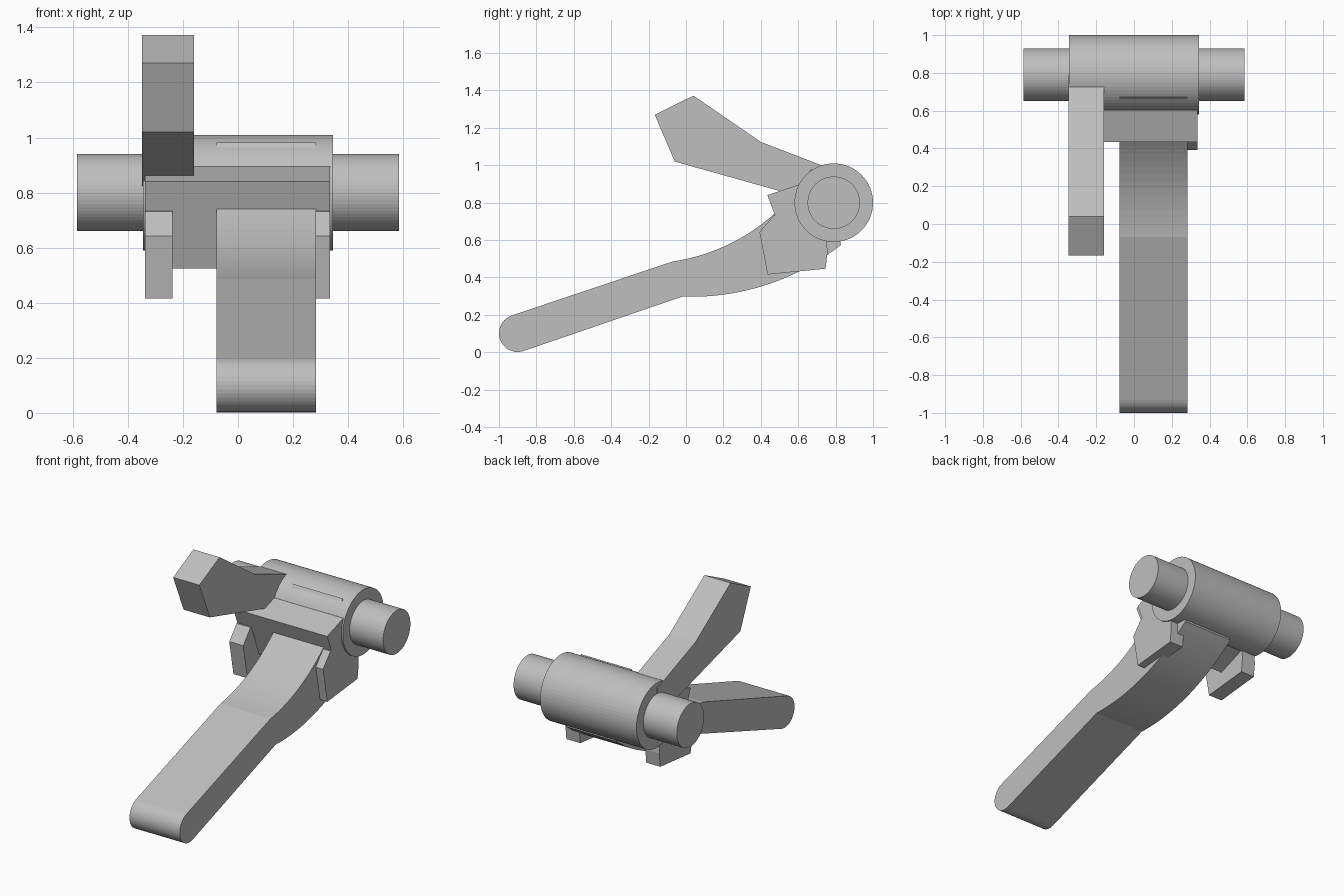
import bpy, bmesh
from math import sin, cos, pi, sqrt

cube = bpy.data.objects.get("Cube")
if cube:
    bpy.data.objects.remove(cube, do_unlink=True)

GREY = (0.52, 0.52, 0.52, 1)
metal = bpy.data.materials.new("plain_grey")
metal.use_nodes = True
metal.diffuse_color = GREY
metal.node_tree.nodes["Principled BSDF"].inputs["Base Color"].default_value = GREY

AXLE_Y, AXLE_Z = 0.79, 0.80


def extrude_x(name, profile, x0, x1):
    """Solid made from a (y, z) outline swept from x0 to x1."""
    bm = bmesh.new()
    face = bm.faces.new([bm.verts.new((x0, y, z)) for y, z in profile])
    swept = bmesh.ops.extrude_face_region(bm, geom=[face])["geom"]
    verts = [v for v in swept if isinstance(v, bmesh.types.BMVert)]
    bmesh.ops.translate(bm, verts=verts, vec=(x1 - x0, 0, 0))
    bmesh.ops.recalc_face_normals(bm, faces=bm.faces)
    mesh = bpy.data.meshes.new(name)
    bm.to_mesh(mesh)
    bm.free()
    mesh.materials.append(metal)
    obj = bpy.data.objects.new(name, mesh)
    bpy.context.collection.objects.link(obj)
    return obj


def arc(cy, cz, r, a0, a1, n):
    steps = [a0 + (a1 - a0) * i / n for i in range(n + 1)]
    return [(cy + r * cos(a), cz + r * sin(a)) for a in steps]


def sagging_curve(cy, cz, r, y0, y1, n=20):
    """Lower side of a circle, sampled between two y values."""
    ys = [y0 + (y1 - y0) * i / n for i in range(n + 1)]
    return [(y, cz - sqrt(r * r - (y - cy) ** 2)) for y in ys]


# Axle and the sleeve around it
for name, radius, half in (("axle", 0.14, 0.585), ("sleeve", 0.21, 0.345)):
    circle = arc(AXLE_Y, AXLE_Z, radius, 0, 2 * pi, 64)[:-1]
    extrude_x(name, circle, -half, half)

# Long curved lever with a rounded tip
tip = arc(-0.9, 0.102, 0.1, 1.9, 1.9 + pi, 20)
under = sagging_curve(0.03, 1.587, 1.29, -0.02, 0.83)
over = sagging_curve(-0.22, 1.51, 1.035, -0.07, 0.67)
extrude_x("long_lever", tip + under + over[::-1], -0.078, 0.283)

# Short upper arm with a pointed block end
extrude_x("upper_arm", [(-0.167, 1.27), (-0.06, 1.02), (0.51, 0.86), (0.79, 0.79),
                        (0.79, 0.98), (0.725, 1.0), (0.40, 1.125), (0.04, 1.372)],
          -0.348, -0.16)

# Web joining the two side lugs under the sleeve
extrude_x("bracket_web", [(0.435, 0.84), (0.555, 0.525), (0.75, 0.60),
                          (0.79, 0.80), (0.60, 0.895)], -0.338, 0.335)

# Side lugs
for name, x0 in (("right_lug", -0.338), ("left_lug", 0.235)):
    extrude_x(name, [(0.468, 0.732), (0.393, 0.643), (0.436, 0.416), (0.746, 0.447),
                     (0.757, 0.537), (0.75, 0.62), (0.70, 0.75)], x0, x0 + 0.1)
